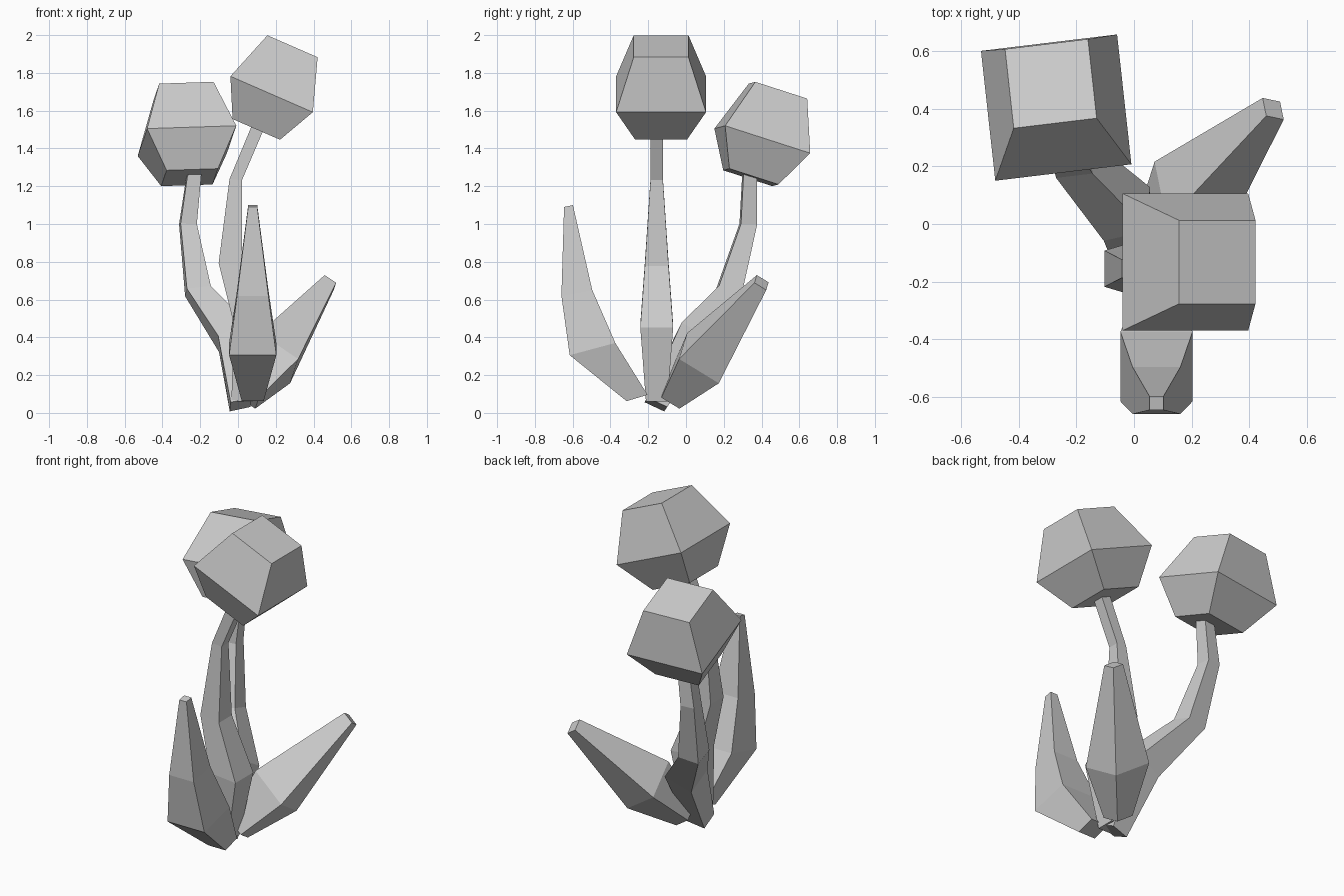
import bpy, bmesh
from mathutils import Vector, Matrix


def sweep(name, rings, twist=0.0):
    """Square tube through rings of (centre, facing direction, half width)."""
    bm = bmesh.new()
    loops = []
    for centre, facing, h in rings:
        rot = Vector((0, 0, 1)).rotation_difference(Vector(facing)).to_matrix()
        rot = rot @ Matrix.Rotation(twist, 3, 'Z')
        loops.append([bm.verts.new(Vector(centre) + rot @ Vector((sx * h, sy * h, 0)))
                      for sx, sy in ((-1, -1), (1, -1), (1, 1), (-1, 1))])
    for a, b in zip(loops, loops[1:]):
        for i in range(4):
            j = (i + 1) % 4
            bm.faces.new((a[i], a[j], b[j], b[i]))
    bm.faces.new(loops[0][::-1])
    bm.faces.new(loops[-1])
    bmesh.ops.recalc_face_normals(bm, faces=bm.faces)
    me = bpy.data.meshes.new(name)
    bm.to_mesh(me)
    bm.free()
    ob = bpy.data.objects.new(name, me)
    bpy.context.collection.objects.link(ob)
    return ob


def bulb(name, centre, axis, twist=0.0):
    """Blocky bulb: narrow base, wide middle, narrower top."""
    c, n = Vector(centre), Vector(axis).normalized()
    sweep(name, [(c - n * 0.203, n, 0.137), (c, n, 0.238), (c + n * 0.277, n, 0.145)], twist)


# Tall stem and its bulb
sweep("tall_stem", [
    ((0.022, -0.155, 0.06), (0, 0, 1), 0.057),
    ((0.065, -0.155, 0.46), (0.1, 0, 1), 0.087),
    ((-0.04, -0.155, 0.785), (0.13, 0, 1), 0.063),
    ((-0.012, -0.155, 1.235), (0.1, 0, 1), 0.033),
    ((0.10, -0.155, 1.50), (0.4, 0, 0.92), 0.033)])
bulb("tall_bulb", (0.178, -0.132, 1.687), (0.40, 0, 0.917))

# Short stem and its bulb
sweep("short_stem", [
    ((0.014, -0.159, 0.044), (-0.25, 0.4, 0.88), 0.057),
    ((-0.025, 0.035, 0.40), (-0.45, 0.45, 0.77), 0.087),
    ((-0.212, 0.228, 0.645), (-0.15, 0.3, 0.94), 0.064),
    ((-0.265, 0.33, 1.0), (0, 0.03, 1), 0.043),
    ((-0.232, 0.337, 1.27), (0.0, 0.2, 1), 0.036)], 0.1)
bulb("short_bulb", (-0.27, 0.404, 1.44), (-0.067, 0.30, 0.953), 0.115)

# Front leaf
sweep("front_leaf", [
    ((0.078, -0.259, 0.079), (0, -0.29, 0.96), 0.058),
    ((0.078, -0.495, 0.338), (0, -0.26, 0.97), 0.125),
    ((0.078, -0.578, 0.635), (0, -0.19, 0.98), 0.083),
    ((0.078, -0.622, 1.095), (0, -0.20, 0.98), 0.024)])

# Side leaf
side = (0.54, 0.505, 0.645)
sweep("side_leaf", [
    ((0.054, -0.073, 0.083), side, 0.057),
    ((0.195, 0.09, 0.29), side, 0.125),
    ((0.483, 0.40, 0.69), side, 0.037)])
